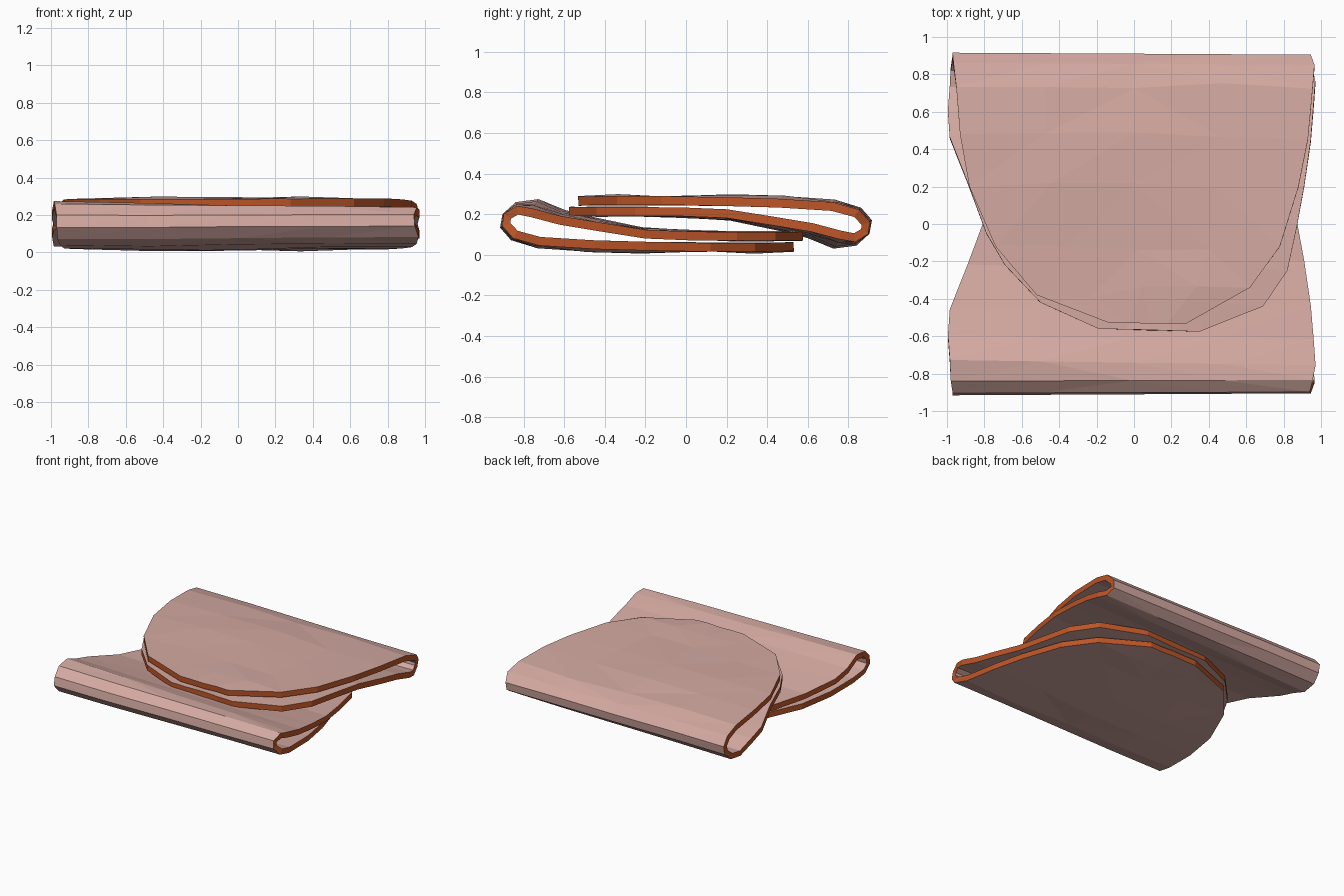
import bpy, bmesh, random, math

if "Cube" in bpy.data.objects:
    bpy.data.objects.remove(bpy.data.objects["Cube"])

random.seed(4)
THICK, HEIGHT, COLS = 0.043, 0.305, 5


def material(name, rgb):
    m = bpy.data.materials.new(name)
    m.diffuse_color = (*rgb, 1)
    m.use_nodes = True
    m.node_tree.nodes["Principled BSDF"].inputs["Base Color"].default_value = m.diffuse_color
    return m


meat = material("meat", (0.66, 0.40, 0.36))
rind = material("rind", (0.50, 0.09, 0.02))

# Rows along the folded slice: left x, y, z and right x, y, z
rows = [
    # upper layer, from its rounded end to the fold
    (-.13, -.53, .265, .28, -.53, .265),
    (-.52, -.38, .265, .62, -.34, .268),
    (-.74, -.12, .265, .78, -.12, .268),
    (-.88, .20, .265, .88, .20, .262),
    (-.93, .48, .262, .93, .45, .255),
    (-.95, .73, .245, .955, .72, .238),
    # fold
    (-.965, .85, .215, .965, .84, .205),
    (-.97, .895, .165, .945, .885, .155),
    (-.97, .885, .115, .94, .88, .115),
    (-.98, .83, .065, .955, .83, .085),
    (-.985, .73, .052, .97, .76, .098),
    # lower layer, back to its rounded end
    (-.995, .60, .105, .96, .62, .135),
    (-.985, .46, .140, .945, .44, .165),
    (-.89, .22, .190, .91, .20, .203),
    (-.79, -.05, .207, .87, -.02, .212),
    (-.69, -.22, .212, .82, -.25, .214),
    (-.50, -.42, .213, .69, -.44, .213),
    (-.19, -.56, .213, .35, -.575, .213),
]

# Sheet of meat with slight ripples inside the outline
bm = bmesh.new()
grid = []
for i, (xl, yl, zl, xr, yr, zr) in enumerate(rows):
    line = []
    for c in range(COLS):
        t = c / (COLS - 1)
        inner = 0 < c < COLS - 1
        z = zl + (zr - zl) * t
        y = yl + (yr - yl) * t
        if inner and i < 6:                 # outer face swells a little
            z += random.uniform(-.004, .014)
        elif inner:
            z += random.uniform(-.004, .004)
        if inner and 0 < i < len(rows) - 1 and not 5 < i < 11:
            y += random.uniform(-.03, .03)
        line.append(bm.verts.new((xl + (xr - xl) * t, y, z)))
    grid.append(line)
for a, b in zip(grid, grid[1:]):
    for c in range(COLS - 1):
        bm.faces.new((a[c], a[c + 1], b[c + 1], b[c]))
bmesh.ops.triangulate(bm, faces=bm.faces[:])
mesh = bpy.data.meshes.new("folded_slice")
bm.to_mesh(mesh)
bm.free()
mesh.materials.append(meat)
mesh.materials.append(rind)

# Two interleaved slices, the lower one turned over
for name, angle, lift in (("upper_slice", 0, 0), ("lower_slice", math.pi, HEIGHT)):
    ob = bpy.data.objects.new(name, mesh)
    bpy.context.collection.objects.link(ob)
    ob.rotation_euler.x = angle
    ob.location.z = lift
    s = ob.modifiers.new("thickness", 'SOLIDIFY')
    s.thickness = THICK
    s.offset = 0
    s.material_offset_rim = 1
